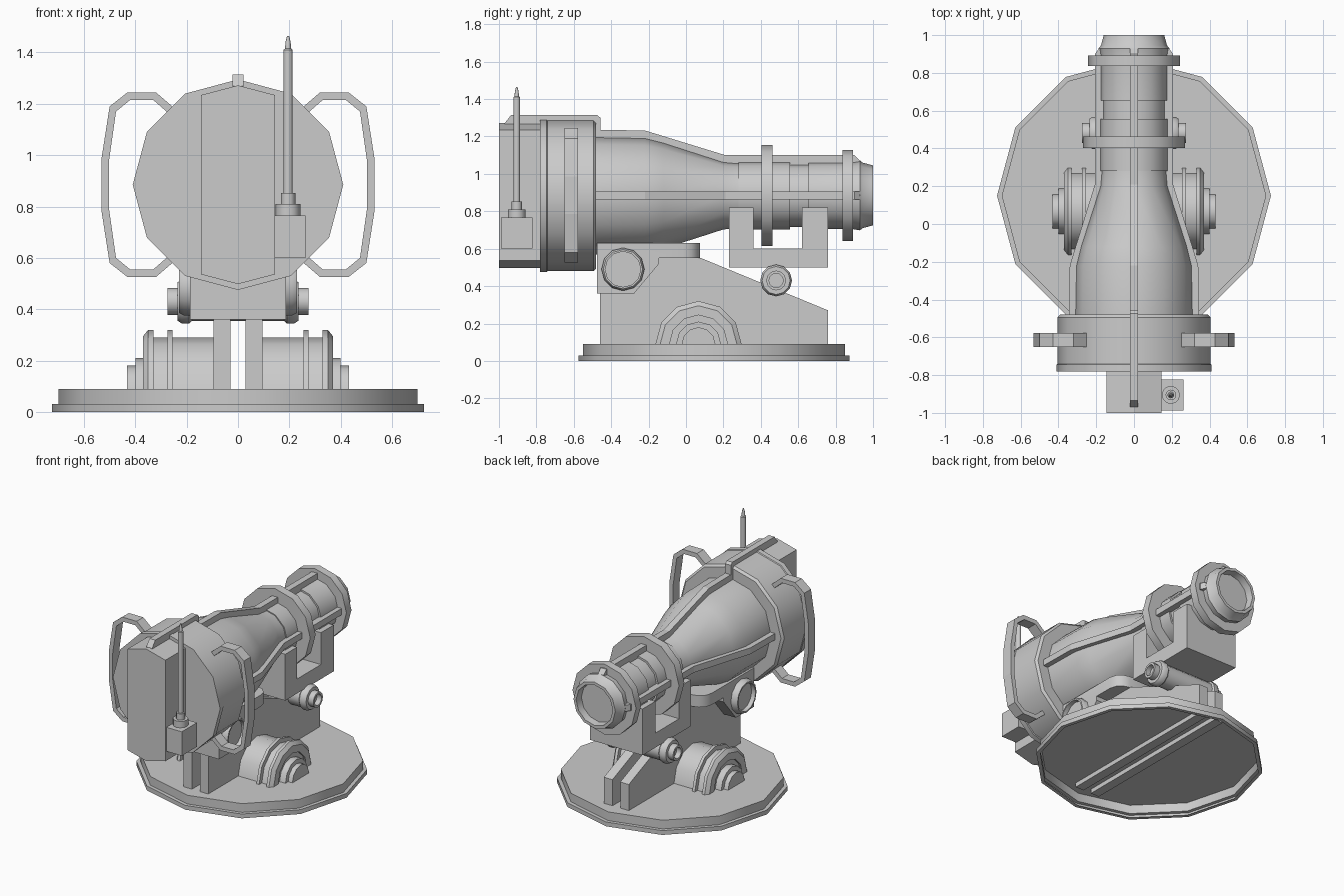
import bpy, bmesh, math

if "Cube" in bpy.data.objects:
    bpy.data.objects.remove(bpy.data.objects["Cube"])

AXES = {'x': lambda t, u, v: (t, u, v), 'y': lambda t, u, v: (u, t, v), 'z': lambda t, u, v: (u, v, t)}


def finish(name, bm, smooth=True):
    bmesh.ops.remove_doubles(bm, verts=bm.verts, dist=1e-5)
    bmesh.ops.recalc_face_normals(bm, faces=bm.faces)
    me = bpy.data.meshes.new(name)
    bm.to_mesh(me)
    bm.free()
    ob = bpy.data.objects.new(name, me)
    bpy.context.collection.objects.link(ob)
    if smooth:
        bpy.ops.object.select_all(action='DESELECT')
        bpy.context.view_layer.objects.active = ob
        ob.select_set(True)
        bpy.ops.object.shade_smooth_by_angle(angle=math.radians(35))
    return ob


def prism(name, axis, a, b, pts, round_end=0):
    """Extrude a 2D outline along an axis from a to b."""
    bm = bmesh.new()
    f = bm.faces.new([bm.verts.new(AXES[axis](a, *p)) for p in pts])
    ext = bmesh.ops.extrude_face_region(bm, geom=[f])
    d = AXES[axis](b - a, 0, 0)
    bmesh.ops.translate(bm, vec=d, verts=[v for v in ext['geom'] if isinstance(v, bmesh.types.BMVert)])
    if round_end:
        ymax = max(v.co.y for v in bm.verts)
        es = [e for e in bm.edges if all(v.co.y > ymax - .001 for v in e.verts)
              and abs(e.verts[0].co.x - e.verts[1].co.x) < .001]
        bmesh.ops.bevel(bm, geom=es, offset=round_end, segments=3, profile=.5, affect='EDGES')
    return finish(name, bm, round_end > 0)


def lathe(name, axis, centre, profile, sides=12, sweep=360):
    """Revolve (distance, radius) pairs around an axis through centre (u, v)."""
    bm = bmesh.new()
    n = sides if sweep == 360 else sides + 1
    rings = []
    for t, r in profile:
        ring = []
        for i in range(n):
            a = math.radians(sweep) * i / sides
            ring.append(bm.verts.new(AXES[axis](t, centre[0] + r * math.cos(a), centre[1] + r * math.sin(a))))
        rings.append(ring)
    for p, q in zip(rings, rings[1:]):
        for i in range(sides):
            j = (i + 1) % n
            bm.faces.new((p[i], p[j], q[j], q[i]))
    bmesh.ops.dissolve_degenerate(bm, dist=1e-6, edges=bm.edges)
    return finish(name, bm)


def mirror_x(ob):
    m = ob.modifiers.new("Mirror", 'MIRROR')
    m.use_axis = (True, False, False)
    return ob


Z = .885          # barrel axis height
AX = (0, Z)

# Turntable base, hollow underneath
lathe("base_plate", 'z', (0, .15), [(0, .70), (0, .725), (.03, .725), (.03, .70), (.09, .70), (.09, 0)])

# Twin support plates
mirror_x(prism("support_plate", 'x', .03, .095,
               [(-.46, .06), (-.46, .56), (.08, .55), (.76, .27), (.76, .06)]))

# Half-round gear housings on the sides
mirror_x(lathe("gear_housing", 'x', (.067, .09),
               [(.09, .20), (.255, .20), (.255, .23), (.275, .23), (.275, .20), (.33, .20), (.33, .23),
                (.35, .23), (.37, .205), (.37, .155), (.355, .155), (.355, .12), (.40, .12), (.40, .09),
                (.432, .09), (.432, 0)], sides=6, sweep=180))

# Rear saddle and its pivot
prism("saddle", 'x', -.187, .187,
      [(-.475, .36), (-.475, .63), (.075, .63), (.075, .55), (-.144, .55), (-.144, .52), (-.278, .36)], .09)
mirror_x(lathe("saddle_pivot", 'x', (-.337, .49),
               [(0, .115), (.21, .115), (.23, .105), (.23, .095), (.20, .095), (.20, 0)]))

# Yoke cradle and its pivot
prism("yoke", 'x', -.2, .2, [(.23, .5), (.76, .5), (.76, .82), (.62, .82), (.62, .6), (.36, .6), (.36, .82), (.23, .82)])
mirror_x(lathe("yoke_pivot", 'x', (.482, .43),
               [(0, .075), (.18, .075), (.19, .085), (.22, .085), (.235, .075), (.235, .053), (.275, .053),
                (.275, .038), (.24, .038), (.24, 0)]))

# Main body: rear drum and tapered barrel with open muzzle
lathe("drum", 'y', AX, [(-.78, 0), (-.78, .41), (-.745, .41), (-.74, .405), (-.495, .405), (-.48, .39), (-.48, 0)])
lathe("barrel", 'y', AX,
      [(-.49, .315), (-.22, .31), (-.12, .285), (.20, .182), (.28, .175), (.28, .182), (.555, .182), (.555, .168),
       (.655, .168), (.655, .18), (.89, .18), (.93, .187), (.945, .175), (1, .16), (1, .14), (.95, .135), (.95, 0)])
for name, y0, y1, r in [("front_collar", .403, .462, .27), ("muzzle_collar", .837, .892, .243)]:
    lathe(name, 'y', AX, [(y0, 0), (y0, r), (y1, r), (y1, 0)])

# Slab on the end of the drum
zs = [(-.145, .349), (0, .387), (.145, .349)]
prism("end_block", 'y', -1, -.77, [(x, Z + h) for x, h in zs] + [(x, Z - h) for x, h in reversed(zs)])

# Long ribs: one on top, one each side
prism("top_rib", 'x', -.022, .022,
      [(-.97, 1.24), (-.97, 1.27), (-.935, 1.315), (-.475, 1.315), (-.458, 1.3), (-.458, 1.235), (-.22, 1.232),
       (.21, 1.1), (.9, 1.1), (.93, 1.07), (.93, 1.03), (.2, 1.03), (-.22, 1.15), (-.5, 1.15)])
mirror_x(prism("side_rib", 'z', Z - .022, Z + .022,
               [(.28, -.49), (.345, -.49), (.34, -.22), (.207, .21), (.207, .9), (.185, .93), (.15, .93),
                (.15, .2), (.26, -.22)]))

# Grab handles on the drum
outer = [(.25, .30), (.32, .36), (.43, .36), (.50, .305), (.532, .1)]
inner = [(.25, .26), (.33, .33), (.42, .33), (.475, .285), (.503, .09)]
loop = (outer + [(x, -h) for x, h in reversed(outer)] + [(x, -h) for x, h in inner] + list(reversed(inner)))
mirror_x(prism("grab_handle", 'y', -.65, -.577, [(x, Z + h) for x, h in loop]))

# Antenna and its box
prism("antenna_box", 'z', .6, .766, [(.13, -.988), (.262, -.988), (.262, -.822), (.13, -.822)])
lathe("antenna", 'z', (.195, -.905),
      [(.766, 0), (.766, .048), (.81, .048), (.81, .028), (.853, .028), (.853, .018), (1.41, .018),
       (1.415, .012), (1.44, .01), (1.465, .004), (1.465, 0)])
